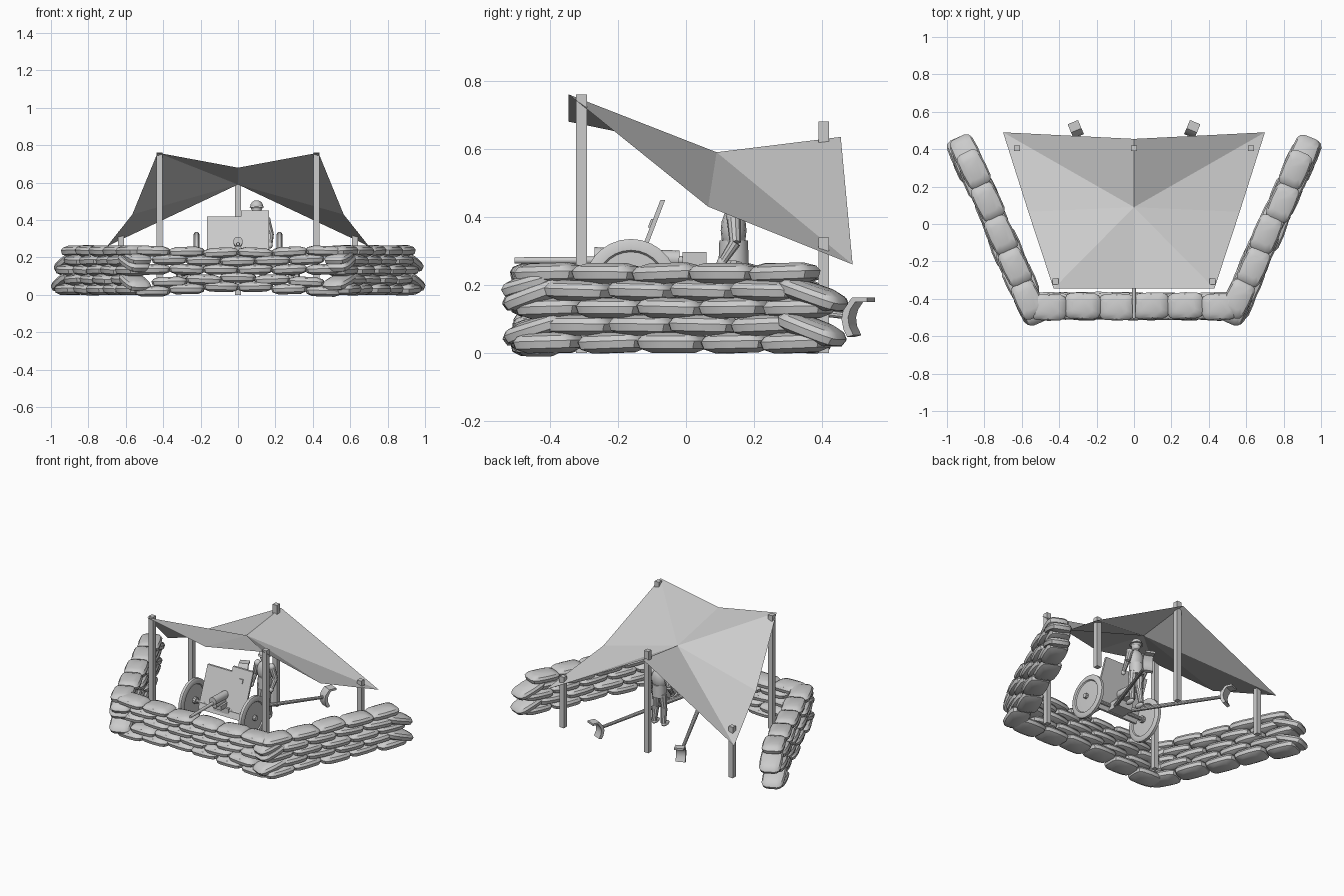
import bpy, bmesh, math, random
from mathutils import Vector, Matrix

if "Cube" in bpy.data.objects:
    bpy.data.objects.remove(bpy.data.objects["Cube"])

random.seed(4)
grey = bpy.data.materials.new("plain_grey")
grey.diffuse_color = (0.6, 0.6, 0.6, 1)
grey.use_nodes = True
grey.node_tree.nodes["Principled BSDF"].inputs["Base Color"].default_value = grey.diffuse_color


def finish(name, bm, smooth=35):
    bmesh.ops.recalc_face_normals(bm, faces=bm.faces)
    me = bpy.data.meshes.new(name)
    bm.to_mesh(me)
    bm.free()
    ob = bpy.data.objects.new(name, me)
    bpy.context.collection.objects.link(ob)
    me.materials.append(grey)
    if smooth:
        bpy.ops.object.select_all(action='DESELECT')
        ob.select_set(True)
        bpy.context.view_layer.objects.active = ob
        bpy.ops.object.shade_smooth_by_angle(angle=math.radians(smooth))
    return ob


def add_box(bm, c, size, rot=Matrix()):
    m = Matrix.Translation(c) @ rot.to_4x4() @ Matrix.Diagonal((*size, 1))
    bmesh.ops.create_cube(bm, size=1, matrix=m)


def add_rod(bm, a, b, r1, r2=None, n=10):
    a, b = Vector(a), Vector(b)
    d = b - a
    m = Matrix.Translation((a + b) / 2) @ d.to_track_quat('Z', 'Y').to_matrix().to_4x4()
    bmesh.ops.create_cone(bm, cap_ends=True, segments=n, radius1=r1,
                          radius2=r1 if r2 is None else r2, depth=d.length, matrix=m)


def add_ball(bm, c, size, n=12):
    m = Matrix.Translation(c) @ Matrix.Diagonal((*size, 1))
    bmesh.ops.create_uvsphere(bm, u_segments=n, v_segments=8, radius=1, matrix=m)


def add_prism(bm, pts, offset):
    f = bm.faces.new([bm.verts.new(p) for p in pts])
    ext = bmesh.ops.extrude_face_region(bm, geom=[f])['geom']
    bmesh.ops.translate(bm, vec=offset, verts=[v for v in ext if isinstance(v, bmesh.types.BMVert)])
    bm.faces.new([v for v in f.verts]) if not f.is_valid else None


# --- sandbags: flattened pillows made of stacked rounded rings
def add_bag(bm, c, yaw, pitch=0, size=(0.205, 0.14, 0.06)):
    m = Matrix.Translation(c) @ Matrix.Rotation(yaw, 4, 'Z') @ Matrix.Rotation(pitch, 4, 'Y')
    n, rings = 14, []
    for z, s in ((-.5, .6), (-.28, .93), (.08, 1), (.33, .88), (.5, .55)):
        ring = []
        for i in range(n):
            a = 2 * math.pi * (i + .5) / n
            x, y = [math.copysign(abs(t) ** .5, t) * s / 2 for t in (math.cos(a), math.sin(a))]
            ring.append(bm.verts.new(m @ Vector((x * size[0], y * size[1], z * size[2]))))
        rings.append(ring)
    for lo, hi in zip(rings, rings[1:]):
        for i in range(n):
            j = (i + 1) % n
            bm.faces.new((lo[i], lo[j], hi[j], hi[i]))
    bm.faces.new(rings[0])
    bm.faces.new(rings[-1])


def jitter(a):
    return random.uniform(-a, a)


# front wall
bm = bmesh.new()
for row in range(5):
    count = 6 if row % 2 == 0 else 5
    for i in range(count):
        x = (i - (count - 1) / 2) * 0.183
        z = 0.05 + 0.043 * row + (0.012 * abs(x) / 0.45 if row > 2 else -0.03 * abs(x) / 0.45 * (row < 2))
        add_bag(bm, (x, -0.44 + jitter(.006), z), jitter(.05), jitter(.05), (0.195, 0.145, 0.056))
finish("front_sandbag_wall", bm)

# splayed side walls, with sagging bags at the ends of the odd rows
for side, s in (("left", -1), ("right", 1)):
    bm = bmesh.new()
    a, b = Vector((0.525 * s, -0.49, 0)), Vector((0.925 * s, 0.42, 0))
    d = b - a
    yaw = math.atan2(d.y, d.x)
    inward = Vector((-s * d.y, s * d.x, 0)).normalized()
    for row in range(5):
        z = 0.03 + 0.051 * row
        spots = [(k + .5, 0) for k in range(5)] if row % 2 == 0 else \
            [(0.3, -.3)] + [(k, 0) for k in range(1, 5)] + [(4.75, .35)]
        if row == 4:
            spots = [(t * .95, p) for t, p in spots]
        for t, pitch in spots:
            p = a + d * (t / 5) + inward * jitter(.012)
            add_bag(bm, (p.x, p.y, z - (.012 if pitch else 0)), yaw + jitter(.06), pitch + jitter(.04))
    # corner bag leaning outward
    add_bag(bm, (0.54 * s, -0.455, 0.2), yaw, -.25, (0.17, 0.13, 0.055))
    finish(side + "_sandbag_wall", bm)

# --- canopy sheet: 3 x 3 points with a sagging middle
bm = bmesh.new()
rows = [((.43, -.345, .76), (0, -.345, .68)),
        ((.565, .065, .43), (0, .09, .59)),
        ((.70, .49, .26), (0, .455, .635))]
grid = [[bm.verts.new((-e[0], e[1], e[2])), bm.verts.new(c), bm.verts.new(e)] for e, c in rows]
mid = grid[1][1]
loop = [grid[0][0], grid[0][1], grid[0][2], grid[1][2], grid[2][2], grid[2][1], grid[2][0], grid[1][0]]
for i in range(8):
    bm.faces.new((mid, loop[(i + 1) % 8], loop[i]))
finish("canopy", bm, 0)

# canopy posts
bm = bmesh.new()
for x, y, h in ((-.42, -.307, .76), (.42, -.307, .76), (-.625, .405, .34), (.625, .405, .34), (0, .405, .68)):
    add_box(bm, (x, y, h / 2), (.032, .032, h))
finish("canopy_posts", bm, 0)

# --- gun wheels: tyre, dished disc and hub
AX = Vector((0, -0.162, 0.197))
for side, s in (("left", -1), ("right", 1)):
    bm = bmesh.new()
    prof = ((0, .012), (.1, .008), (.105, .015), (.128, .015), (.138, .009),
            (.138, -.009), (.128, -.015), (.105, -.015), (.1, -.008), (0, -.012))
    vs = [bm.verts.new((s * .222 + w, AX.y, AX.z + r)) for r, w in prof]
    es = [bm.edges.new(p) for p in zip(vs, vs[1:])]
    bmesh.ops.spin(bm, geom=vs + es, cent=(0, AX.y, AX.z), axis=(1, 0, 0), angle=2 * math.pi, steps=28)
    bmesh.ops.remove_doubles(bm, verts=bm.verts, dist=1e-5)
    add_rod(bm, (s * .19, AX.y, AX.z), (s * .25, AX.y, AX.z), .022, .016)
    finish(side + "_wheel", bm)

# axle and carriage body
bm = bmesh.new()
add_rod(bm, (-.22, AX.y, AX.z), (.22, AX.y, AX.z), .012)
add_box(bm, (0, -.13, .19), (.11, .1, .05))
add_box(bm, (0, -.12, .228), (.06, .2, .03))
finish("carriage", bm)

# barrel, recoil cylinder and breech
bm = bmesh.new()
add_rod(bm, (0, -.505, .272), (0, 0, .272), .009, .013, 14)
add_rod(bm, (0, -.27, .285), (0, -.02, .275), .026, .026, 14)
add_rod(bm, (0, -.25, .25), (0, -.02, .25), .018, .018, 14)
add_box(bm, (0, .025, .272), (.05, .07, .05))
finish("barrel_and_breech", bm)

# shield plate leaning back, with a small hatch


def on_shield(x, z, off=0):
    return (x, -.165 + (z - .18) * .385 + off, z)


bm = bmesh.new()
outline = [(-.165, .16), (.165, .16), (.165, .45), (.015, .45), (.015, .42), (-.165, .42)]
add_prism(bm, [on_shield(*p) for p in outline], (0, -.014, 0))
hatch = [(.082, .368), (.108, .368), (.108, .394), (.082, .394)]
add_prism(bm, [on_shield(x, z, -.014) for x, z in hatch], (0, -.006, 0))
finish("shield", bm, 0)

# split trails with curved spades
for side, s in (("left", -1), ("right", 1)):
    bm = bmesh.new()
    a, b = Vector((.05 * s, -.11, .18)), Vector((.3 * s, .48, .108))
    add_rod(bm, a, b, .014, .01)
    yaw = math.atan2(b.x - a.x, b.y - a.y)
    m = Matrix.Translation((b.x, 0, 0)) @ Matrix.Translation((0, .48, 0)) @ Matrix.Rotation(-yaw, 4, 'Z')
    prof = [(.07, .163), (.022, .163), (-.006, .13), (-.012, .1), (-.006, .07), (.006, .047),
            (.026, .052), (.012, .08), (.009, .105), (.016, .128), (.032, .15), (.07, .15)]
    add_prism(bm, [m @ Vector((-.03, y, z)) for y, z in prof], m.to_3x3() @ Vector((.06, 0, 0)))
    finish(side + "_trail", bm)

# --- standing crewman
X, Y = .1, .14
bm = bmesh.new()
for s in (-1, 1):
    hip, knee, foot = (X + .024 * s, Y, .27), (X + .03 * s, Y - .008, .17), (X + .034 * s, Y + .005, .075)
    add_rod(bm, knee, hip, .02, .028)
    add_rod(bm, foot, knee, .016, .021)
    add_ball(bm, (X + .036 * s, Y - .014, .068), (.017, .036, .016))
add_rod(bm, (X, Y, .25), (X, Y, .33), .045, .042, 12)
finish("trousers_and_boots", bm)

bm = bmesh.new()
add_ball(bm, (X, Y, .36), (.052, .038, .07))
for s in (-1, 1):
    shoulder, elbow = (X + .052 * s, Y, .4), (X + .075 * s, Y + .005, .325)
    hand = (X + .072 * s, Y - .035, .265)
    add_ball(bm, shoulder, (.022, .022, .022))
    add_rod(bm, elbow, shoulder, .017, .021)
    add_rod(bm, hand, elbow, .012, .017)
    add_ball(bm, hand, (.014, .015, .017))
finish("jacket_and_arms", bm)

bm = bmesh.new()
add_rod(bm, (X, Y, .41), (X, Y, .45), .017)
add_ball(bm, (X, Y - .003, .458), (.027, .031, .034))
finish("head", bm)

# helmet dome with brim
bm = bmesh.new()
add_ball(bm, (X, Y, .475), (.034, .037, .031))
add_rod(bm, (X, Y, .466), (X, Y, .474), .042, .036, 14)
finish("helmet", bm)
